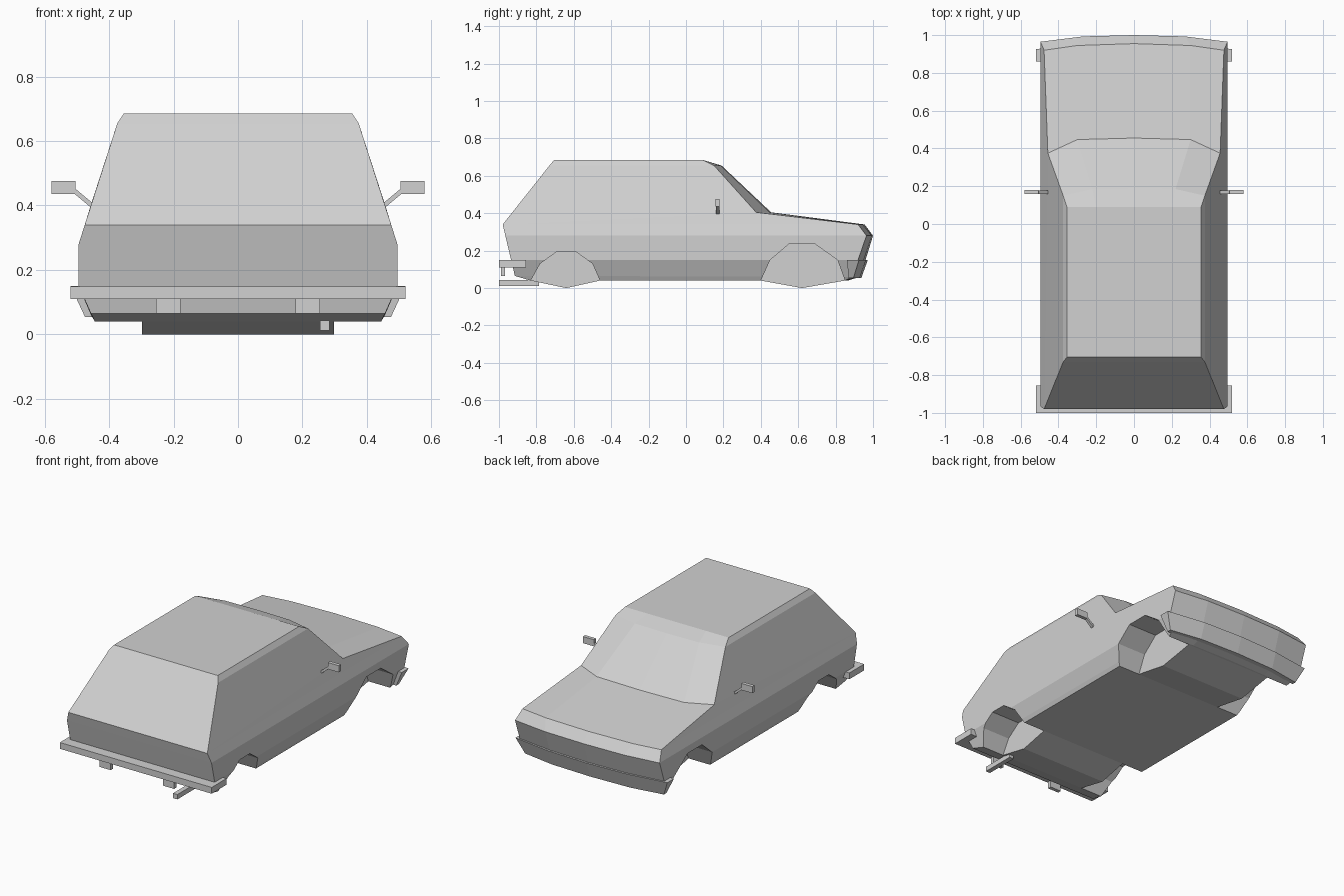
import bpy
import bmesh

cube = bpy.data.objects.get("Cube")
if cube:
    bpy.data.objects.remove(cube, do_unlink=True)

grey = bpy.data.materials.new("plain grey")
grey.use_nodes = True
grey.diffuse_color = (0.64, 0.64, 0.64, 1)
grey.node_tree.nodes["Principled BSDF"].inputs["Base Color"].default_value = (0.64, 0.64, 0.64, 1)


def finish(name, bm):
    bmesh.ops.remove_doubles(bm, verts=bm.verts, dist=0.0005)
    bmesh.ops.recalc_face_normals(bm, faces=bm.faces)
    mesh = bpy.data.meshes.new(name)
    bm.to_mesh(mesh)
    bm.free()
    mesh.materials.append(grey)
    obj = bpy.data.objects.new(name, mesh)
    bpy.context.collection.objects.link(obj)
    return obj


def loft(name, rings):
    """Skin a stack of closed rings and cap both ends."""
    bm = bmesh.new()
    rows = [[bm.verts.new(p) for p in ring] for ring in rings]
    n = len(rows[0])
    for low, high in zip(rows, rows[1:]):
        for i in range(n):
            j = (i + 1) % n
            bm.faces.new((low[i], low[j], high[j], high[i]))
    bm.faces.new(rows[0][::-1])
    bm.faces.new(rows[-1])
    return finish(name, bm)


def mirrored(half):
    """Complete a ring whose last point lies on the centre line."""
    return half + [(-x, y, z) for x, y, z in reversed(half[:-1])]


def prism(name, profile, x0, x1):
    """Extrude a side profile of (y, z) points across the car."""
    return loft(name, [[(x, y, z) for y, z in profile] for x in (x0, x1)])


def box(name, x, y, z):
    return prism(name, [(y[0], z[0]), (y[1], z[0]), (y[1], z[1]), (y[0], z[1])], *x)


# Body: rear corner, nose corner, nose curve and nose centre at each level
levels = [
    [(0.445, -0.83, 0.04), (0.445, 0.85, 0.04), (0.27, 0.86, 0.04), (0, 0.865, 0.04)],
    [(0.457, -0.915, 0.065), (0.457, 0.89, 0.06), (0.27, 0.92, 0.06), (0, 0.93, 0.06)],
    [(0.495, -0.935, 0.15), (0.495, 0.92, 0.15), (0.27, 0.95, 0.15), (0, 0.96, 0.15)],
    [(0.495, -0.966, 0.28), (0.495, 0.965, 0.28), (0.27, 0.993, 0.28), (0, 1.0, 0.28)],
    [(0.476, -0.98, 0.34), (0.476, 0.92, 0.34), (0.3, 0.945, 0.34), (0, 0.955, 0.34)],
    [(0.476, -0.98, 0.34), (0.456, 0.375, 0.405), (0.3, 0.447, 0.405), (0, 0.455, 0.405)],
    [(0.375, -0.73, 0.655), (0.375, 0.15, 0.655), (0.22, 0.185, 0.655), (0, 0.19, 0.655)],
    [(0.355, -0.705, 0.685), (0.355, 0.09, 0.685), (0.2, 0.09, 0.685), (0, 0.09, 0.685)],
]
body = loft("body", [mirrored(level) for level in levels])

# Wheel arches cut into both sides, and the axle humps between them
arches = {
    "rear": [(-0.83, 0.04), (-0.78, 0.13), (-0.69, 0.195), (-0.59, 0.195), (-0.5, 0.13), (-0.46, 0.04)],
    "front": [(0.4, 0.04), (0.45, 0.15), (0.55, 0.235), (0.69, 0.235), (0.81, 0.15), (0.85, 0.04)],
}
axle = {"rear": -0.64, "front": 0.62}
for end, arch in arches.items():
    for side in (-1, 1):
        cutter = prism("arch_cutter", arch + [(axle[end], -0.1)], side * 0.298, side * 0.7)
        cutter.hide_render = True
        cut = body.modifiers.new("arch", "BOOLEAN")
        cut.operation = "DIFFERENCE"
        cut.solver = "EXACT"
        cut.object = cutter
        bpy.context.view_layer.objects.active = body
        bpy.ops.object.modifier_apply(modifier=cut.name)
        bpy.data.objects.remove(cutter, do_unlink=True)
    y0, y1 = arch[0][0], arch[-1][0]
    prism(end + "_axle_hump", [(y0, 0.04), (axle[end], 0), (y1, 0.04), (axle[end], 0.06)], -0.298, 0.298)

# Nose bumper with a narrow lip, tapering downwards
loft("nose_bumper", [
    mirrored([(0.475, 0.87, 0.053), (0.475, 0.895, 0.053), (0.27, 0.928, 0.053), (0, 0.937, 0.053)]),
    mirrored([(0.52, 0.86, 0.15), (0.52, 0.925, 0.15), (0.27, 0.962, 0.15), (0, 0.972, 0.15)]),
])

# Tail bumper with hangers, and the exhaust pipe
box("tail_bumper", (-0.52, 0.52), (-1.0, -0.855), (0.11, 0.149))
for side, name in ((-1, "right"), (1, "left")):
    centre = side * 0.217
    box(name + "_bumper_hanger", (centre - 0.038, centre + 0.038), (-0.99, -0.967), (0.065, 0.112))
box("exhaust_pipe", (0.255, 0.285), (-1.0, -0.785), (0.012, 0.042))

# Door mirrors on slanted arms
for side, name in ((-1, "right"), (1, "left")):
    box(name + "_mirror", (side * 0.505, side * 0.58), (0.158, 0.18), (0.435, 0.476))
    loft(name + "_mirror_arm", [
        [(side * x, y, z + dz) for y, dz in ((0.16, 0), (0.178, 0), (0.178, 0.018), (0.16, 0.018))]
        for x, z in ((0.45, 0.388), (0.51, 0.438))
    ])
